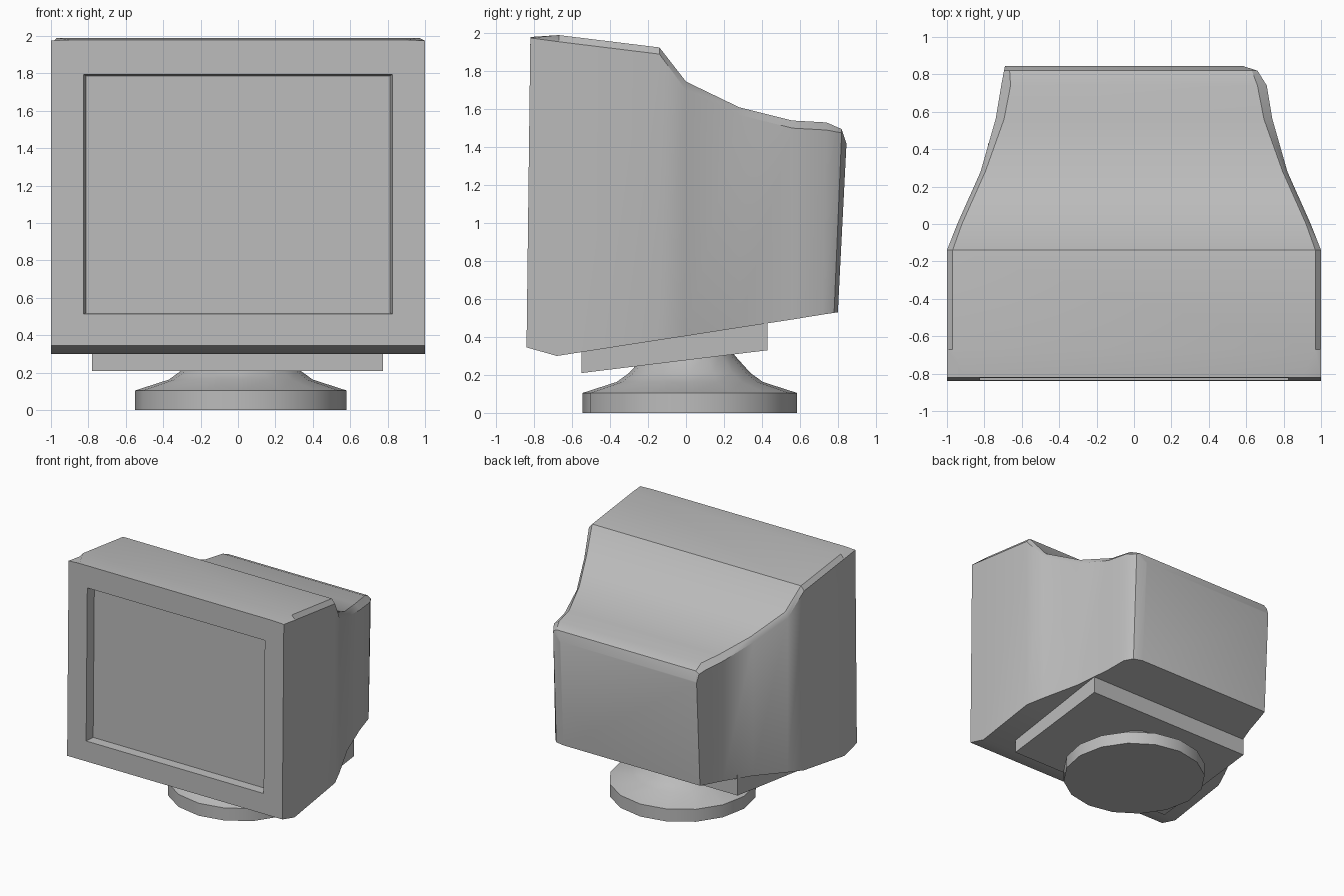
import bpy, bmesh
from math import radians

if "Cube" in bpy.data.objects:
    bpy.data.objects.remove(bpy.data.objects["Cube"], do_unlink=True)

GREY = 0.5
mat = bpy.data.materials.new("plain grey")
mat.use_nodes = True
mat.diffuse_color = (GREY, GREY, GREY, 1)
mat.node_tree.nodes["Principled BSDF"].inputs["Base Color"].default_value = (GREY, GREY, GREY, 1)


def finish(bm, name, smooth=True):
    """Turn a bmesh into a named, shaded object."""
    bmesh.ops.recalc_face_normals(bm, faces=bm.faces)
    mesh = bpy.data.meshes.new(name)
    bm.to_mesh(mesh)
    bm.free()
    mesh.materials.append(mat)
    obj = bpy.data.objects.new(name, mesh)
    bpy.context.collection.objects.link(obj)
    if smooth:
        bpy.ops.object.select_all(action="DESELECT")
        obj.select_set(True)
        bpy.context.view_layer.objects.active = obj
        bpy.ops.object.shade_smooth_by_angle(angle=radians(30))
    return obj


def bridge(bm, a, b):
    """Join two vertex loops with quads."""
    n = len(a)
    for i in range(n):
        j = (i + 1) % n
        bm.faces.new((a[i], a[j], b[j], b[i]))


# Housing: cross-sections from front to back
# (y at top, y at bottom, left half width, right half width, top inset, bottom z, side edge z, top z)
SECTIONS = [
    (-0.82, -0.84, 1.0, 1.0, 0.1, 0.345, 1.975, 1.98),
    (-0.67, -0.68, 1.0, 1.0, 0.03, 0.30, 1.955, 1.99),
    (-0.14, -0.14, 1.0, 1.0, 0.03, 0.384, 1.89, 1.925),
    (0.0, 0.0, 0.945, 0.945, 0.025, 0.405, 1.70, 1.745),
    (0.28, 0.28, 0.82, 0.82, 0.025, 0.449, 1.57, 1.61),
    (0.56, 0.56, 0.74, 0.74, 0.045, 0.492, 1.50, 1.54),
    (0.74, 0.72, 0.71, 0.71, 0.05, 0.518, 1.49, 1.53),
    (0.82, 0.78, 0.695, 0.66, 0.03, 0.527, 1.475, 1.495),
    (0.845, 0.80, 0.69, 0.58, 0.005, 0.53, 1.41, 1.42),
]


def section_ring(bm, sec):
    yt, yb, minus, plus, inset, zb, ze, zt = sec
    points = [(-minus, yb, zb), (plus, yb, zb), (plus, yt, ze),
              (plus - inset, yt, zt), (inset - minus, yt, zt), (-minus, yt, ze)]
    return [bm.verts.new(p) for p in points]


def front_rect(bm, half, low, high, depth):
    """Rectangle lying on the leaning front plane, pushed back by depth."""
    def y(z):
        return -0.84 + 0.02 * (z - 0.345) / 1.63 + depth
    return [bm.verts.new((x, y(z), z)) for x, z in
            ((-half, low), (half, low), (half, high), (-half, high))]


bm = bmesh.new()
rings = [section_ring(bm, s) for s in SECTIONS]
for a, b in zip(rings, rings[1:]):
    bridge(bm, a, b)
bm.faces.new(rings[-1])

# Screen frame and recessed screen
bl, br, er, tr, tl, el = rings[0]
rim = front_rect(bm, 0.825, 0.515, 1.795, 0)
screen = front_rect(bm, 0.812, 0.52, 1.785, 0.075)
bm.faces.new((bl, br, rim[1], rim[0]))
bm.faces.new((br, er, rim[2], rim[1]))
bm.faces.new((er, tr, tl, el, rim[3], rim[2]))
bm.faces.new((el, bl, rim[0], rim[3]))
bridge(bm, rim, screen)
bm.faces.new(screen)
finish(bm, "monitor_housing")

# Tilted plate under the housing
bm = bmesh.new()
SIDE = [(-0.55, 0.21), (0.43, 0.33), (0.43, 0.50), (-0.55, 0.35)]
left, right = [[bm.verts.new((x, y, z)) for y, z in SIDE] for x in (-0.78, 0.775)]
bridge(bm, left, right)
bm.faces.new(left)
bm.faces.new(right)
finish(bm, "tilt_plate", smooth=False)

# Round foot: stacked circles
bm = bmesh.new()
loops = []
for radius, z in ((0.565, 0), (0.565, 0.105), (0.385, 0.163), (0.32, 0.21), (0.23, 0.31), (0.2, 0.36)):
    circle = bmesh.ops.create_circle(bm, segments=16, radius=radius)["verts"]
    bmesh.ops.translate(bm, verts=circle, vec=(0.015, 0.02, z))
    loops.append(circle)
for a, b in zip(loops, loops[1:]):
    bridge(bm, a, b)
bm.faces.new(loops[0])
bm.faces.new(loops[-1])
finish(bm, "swivel_foot")
